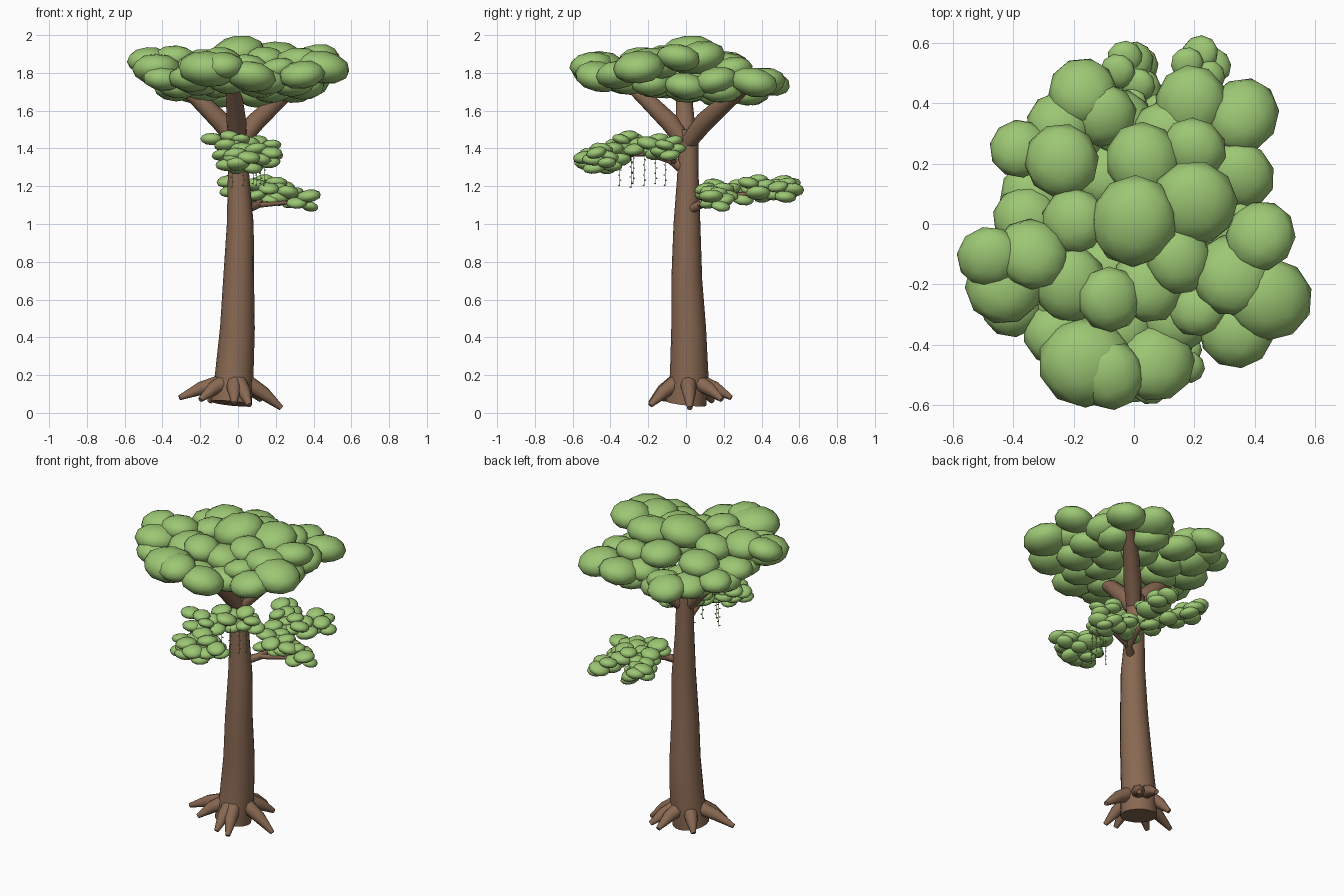
import bpy, bmesh, random
from math import pi, cos, sin
from mathutils import Vector, Matrix, Euler

random.seed(4)
cube = bpy.data.objects.get("Cube")
if cube:
    bpy.data.objects.remove(cube)


def material(name, colour):
    mat = bpy.data.materials.new(name)
    mat.use_nodes = True
    mat.diffuse_color = (*colour, 1)
    mat.node_tree.nodes["Principled BSDF"].inputs["Base Color"].default_value = (*colour, 1)
    return mat


bark = material("bark brown", (.25, .14, .085))
leaf = material("leaf green", (.335, .57, .175))


def finish(name, bm, mat):
    """Turn a bmesh into a smooth shaded object with one colour."""
    mesh = bpy.data.meshes.new(name)
    bmesh.ops.recalc_face_normals(bm, faces=bm.faces)
    bm.to_mesh(mesh)
    bm.free()
    mesh.materials.append(mat)
    obj = bpy.data.objects.new(name, mesh)
    bpy.context.collection.objects.link(obj)
    bpy.ops.object.select_all(action="DESELECT")
    obj.select_set(True)
    bpy.context.view_layer.objects.active = obj
    bpy.ops.object.shade_smooth_by_angle(angle=pi / 3)


def add_tube(bm, path, sides=10):
    """Tapered limb through (x, y, z, radius) points with closed ends."""
    points = [Vector(p[:3]) for p in path]
    turn = Matrix.Identity(3).to_quaternion()
    rings = []
    for i, p in enumerate(points):
        along = points[min(i + 1, len(points) - 1)] - points[max(i - 1, 0)]
        # Carry the previous frame forward so that the rings do not twist
        turn = (turn @ Vector((0, 0, 1))).rotation_difference(along) @ turn
        ring = []
        for k in range(sides):
            a = 2 * pi * k / sides
            ring.append(bm.verts.new(p + turn @ Vector((cos(a), sin(a), 0)) * path[i][3]))
        rings.append(ring)
    for low, high in zip(rings, rings[1:]):
        for k in range(sides):
            n = (k + 1) % sides
            bm.faces.new((low[k], low[n], high[n], high[k]))
    bm.faces.new(rings[0][::-1])
    bm.faces.new(rings[-1])


def add_blob(bm, centre, radius, flat=.6, tilt=.2, detail=2):
    """Flattened, slightly tilted leaf clump."""
    turn = Euler((random.uniform(-tilt, tilt), random.uniform(-tilt, tilt), random.uniform(0, pi)))
    matrix = (Matrix.Translation(centre) @ turn.to_matrix().to_4x4()
              @ Matrix.Diagonal((radius, radius * random.uniform(.92, 1), radius * flat, 1)))
    bmesh.ops.create_icosphere(bm, subdivisions=detail, radius=1, matrix=matrix)


# Trunk, gently leaning and narrowing upwards
bm = bmesh.new()
add_tube(bm, [(-.035, 0, .05, .108), (-.02, .017, .2, .102), (-.003, .014, .45, .092),
              (.003, .004, .7, .082), (.012, .005, 1, .071), (.003, .01, 1.25, .057),
              (-.002, .014, 1.5, .05)], 16)
finish("trunk", bm, bark)

# Roots spreading from the foot of the trunk
bm = bmesh.new()
for x, y, z in [(.23, .02, .025), (.06, -.19, .04), (-.02, -.19, .05), (-.2, -.12, .07),
                (-.31, -.04, .08), (-.15, .14, .06), (.03, .24, .08), (.12, .19, .07)]:
    out = Vector((x + .02, y - .01, 0)).normalized()
    start = Vector((-.02, .01, .16)) + out * .065
    tip = Vector((x, y, z))
    middle = start.lerp(tip, .5) + Vector((0, 0, .01))
    add_tube(bm, [(*start, .045), (*middle, .036), (*tip, .014)], 8)
finish("roots", bm, bark)

# Three forked limbs that carry the crown
bm = bmesh.new()
for x, y in [(-.22, -.01), (-.02, -.22), (.23, .24)]:
    add_tube(bm, [(x * .04, y * .04, 1.43, .044), (x * .4, y * .4, 1.54, .052),
                  (x, y, 1.67, .044), (x * 1.45, y * 1.45, 1.74, .02)])
finish("crown_limbs", bm, bark)

# Side branches with twigs
bm = bmesh.new()
add_tube(bm, [(0, 0, 1.28, .032), (.02, -.08, 1.34, .023), (.03, -.2, 1.375, .016),
              (.03, -.42, 1.36, .008)], 8)
add_tube(bm, [(.02, -.06, 1.32, .015), (.13, -.1, 1.4, .008)], 6)
add_tube(bm, [(.02, .01, 1.07, .028), (.1, .07, 1.1, .022), (.14, .2, 1.14, .016),
              (.18, .45, 1.18, .008)], 8)
add_tube(bm, [(.1, .07, 1.1, .016), (.34, .15, 1.12, .008)], 6)
add_tube(bm, [(.14, .2, 1.14, .014), (0, .5, 1.19, .007)], 6)
finish("side_branches", bm, bark)

# Crown: upper clumps, then the lower rim (x, y, z, radius)
upper = [(0, .01, 1.905, .155), (.2, .07, 1.88, .145), (.15, -.12, 1.87, .115),
         (-.2, .01, 1.86, .11), (-.34, -.1, 1.87, .125), (-.24, .21, 1.84, .125),
         (-.08, -.25, 1.87, .11), (-.21, -.2, 1.83, .13), (.05, -.2, 1.82, .13),
         (.33, -.17, 1.85, .14), (.03, .21, 1.83, .13), (.2, .25, 1.82, .11),
         (.42, -.04, 1.88, .12), (-.16, -.46, 1.82, .16), (-.08, -.5, 1.84, .12)]
rim = [(-.43, -.2, 1.82, .135), (-.48, -.11, 1.87, .11), (-.4, -.27, 1.77, .11),
       (-.38, .25, 1.78, .1), (-.17, .44, 1.75, .115), (-.1, .36, 1.75, .11),
       (-.25, .33, 1.75, .11), (.19, .4, 1.75, .13), (.36, .36, 1.75, .13),
       (.35, .16, 1.76, .12), (.45, -.25, 1.83, .145), (.21, -.28, 1.82, .1),
       (.34, -.36, 1.79, .125), (.07, -.46, 1.78, .135), (-.25, -.36, 1.77, .12),
       (-.36, .02, 1.77, .11), (.1, .3, 1.75, .11)]
bm = bmesh.new()
for x, y, z, r in upper + rim:
    add_blob(bm, (x, y, z), r)
# Underside filler clumps
for count, reach in [(6, .19), (11, .34)]:
    for k in range(count):
        a = 2 * pi * k / count
        spot = (reach * cos(a), reach * sin(a), 1.695 + reach * .1 - .03 * sin(a))
        add_blob(bm, spot, .12)
finish("crown_leaves", bm, leaf)

# Small leaf clumps gathered round the ends of the side branches
front_groups = [(.14, -.09, 1.4), (.03, -.16, 1.41), (0, -.3, 1.43), (-.02, -.37, 1.38),
                (.05, -.4, 1.34), (.14, -.45, 1.36), (.03, -.5, 1.335), (-.04, -.46, 1.33)]
back_groups = [(.34, .16, 1.13), (.24, .18, 1.15), (.13, .13, 1.17), (.1, .27, 1.17),
               (.18, .37, 1.2), (.22, .52, 1.18), (-.01, .5, 1.19), (.04, .41, 1.18)]
for name, groups, lone in [("front_branch_leaves", front_groups, (-.14, -.28, 1.45)),
                           ("back_branch_leaves", back_groups, (-.03, .55, 1.21))]:
    bm = bmesh.new()
    add_blob(bm, lone, .06, .55)
    for x, y, z in groups:
        for k in range(5):
            a = k * pi * .4 + random.uniform(0, .8)
            spot = (x + .045 * cos(a), y + .045 * sin(a), z + (k * 2 % 5 - 2) * .018)
            add_blob(bm, spot, random.uniform(.05, .068), .52, .25)
    finish(name, bm, leaf)

# Thin beaded vines hanging below the front branch
bm = bmesh.new()
for x, y, low in [(.03, -.35, 1.2), (-.03, -.29, 1.19), (.08, -.28, 1.21),
                  (.1, -.22, 1.2), (.12, -.16, 1.21), (.14, -.11, 1.2)]:
    add_tube(bm, [(x, y, low, .0015), (x, y, 1.39, .0015)], 5)
    for k in range(6):
        side = .004 if k % 2 else -.004
        add_blob(bm, (x + side, y + side, low + .005 + k * .027), .006, .6, .3, 1)
finish("hanging_vines", bm, leaf)
